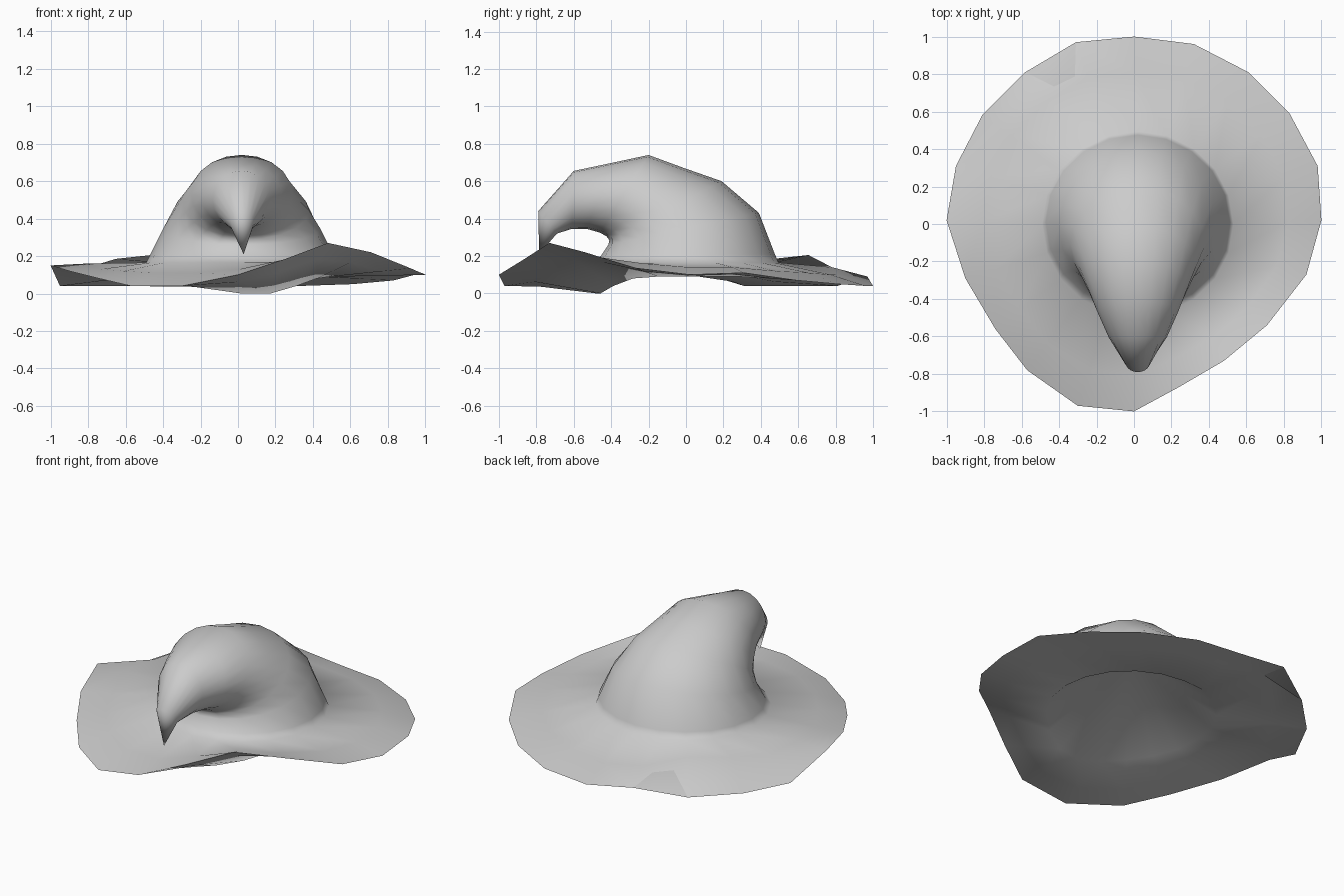
import bpy, bmesh, math

if "Cube" in bpy.data.objects:
    bpy.data.objects.remove(bpy.data.objects["Cube"])

N = 20  # sides, counted clockwise from the back (+y)

# Wavy brim: rim outline, then heights of rim, mid fold and underside opening
rim_xy = [(0, 1), (.32, .96), (.61, .81), (.83, .59), (.98, .31), (1, .02), (.92, -.27),
          (.71, -.54), (.48, -.73), (.24, -.87), (0, -1), (-.3, -.97), (-.57, -.78),
          (-.74, -.56), (-.9, -.29), (-1, .02), (-.95, .31), (-.81, .58), (-.58, .81), (-.31, .97)]
rim_z = [.04, .04, .05, .07, .11, .10, .135, .22, .27, .18,
         .10, .04, .04, .08, .12, .15, .04, .04, .04, .09]
mid_z = [.10, .10, .11, .12, .14, .14, .16, .19, .215, .17,
         .13, .11, .11, .12, .13, .16, .15, .185, .205, .14]
under_z = [.09, .09, .09, .09, .09, .09, .09, .08, .04, .0,
           .0, .03, .06, .08, .09, .10, .10, .10, .10, .10]

# Bent crown: (back y, back z), (front y, front z), half width
crown = [((.475, .21), (-.455, .20), .49),
         ((.39, .43), (-.415, .26), .42),
         ((.19, .60), (-.41, .285), .36),
         ((-.01, .67), (-.425, .305), .315),
         ((-.20, .74), (-.46, .325), .27),
         ((-.41, .695), (-.53, .345), .215),
         ((-.60, .655), (-.61, .345), .155),
         ((-.79, .44), (-.69, .32), .065)]

bm = bmesh.new()
turn = [2 * math.pi * i / N for i in range(N)]


def ring(points):
    return [bm.verts.new(p) for p in points]


def cap(loop, point):
    v = bm.verts.new(point)
    for i in range(N):
        bm.faces.new((loop[i], v, loop[(i + 1) % N]))


seam_xy = [(.02 + .51 * math.sin(a), .495 * math.cos(a)) for a in turn]
mid_xy = [(.62 * x + .38 * sx, .62 * y + .38 * sy) for (x, y), (sx, sy) in zip(rim_xy, seam_xy)]

# Underside: straight from the opening to the rim, poking up at the back-left ridge
under_mid = [.62 * r + .38 * u for r, u in zip(rim_z, under_z)]
under_mid[18] = .16
under_mid[19] = .11

# Underside opening, lower brim, rim, upper brim, crown seam
rings = [ring((x * .97, y * .97, z) for (x, y), z in zip(seam_xy, under_z)),
         ring((x, y, z) for (x, y), z in zip(mid_xy, under_mid)),
         ring((x, y, z) for (x, y), z in zip(rim_xy, rim_z)),
         ring((x, y, z) for (x, y), z in zip(mid_xy, mid_z)),
         ring((x, y, .165) for x, y in seam_xy)]

# Crown rings, tilting forward towards the tip
for (by, bz), (fy, fz), w in crown:
    pts = []
    for a in turn:
        t = (1 + math.cos(a)) / 2
        pts.append((.02 + w * math.sin(a), fy + (by - fy) * t, fz + (bz - fz) * t))
    rings.append(ring(pts))

# Skin the rings, close the drooping tip and the hollow cone underneath
for a, b in zip(rings, rings[1:]):
    for i in range(N):
        j = (i + 1) % N
        bm.faces.new((a[i], b[i], b[j], a[j]))
cap(rings[-1], (.03, -.785, .21))
cap(rings[0], (.02, 0, .45))
bmesh.ops.recalc_face_normals(bm, faces=bm.faces)

mesh = bpy.data.meshes.new("floppy_pointed_hat")
bm.to_mesh(mesh)
bm.free()
hat = bpy.data.objects.new("floppy_pointed_hat", mesh)
bpy.context.collection.objects.link(hat)

# Smooth cloth with a crisp rim
mesh.shade_smooth()
mesh.set_sharp_from_angle(angle=math.radians(100))
